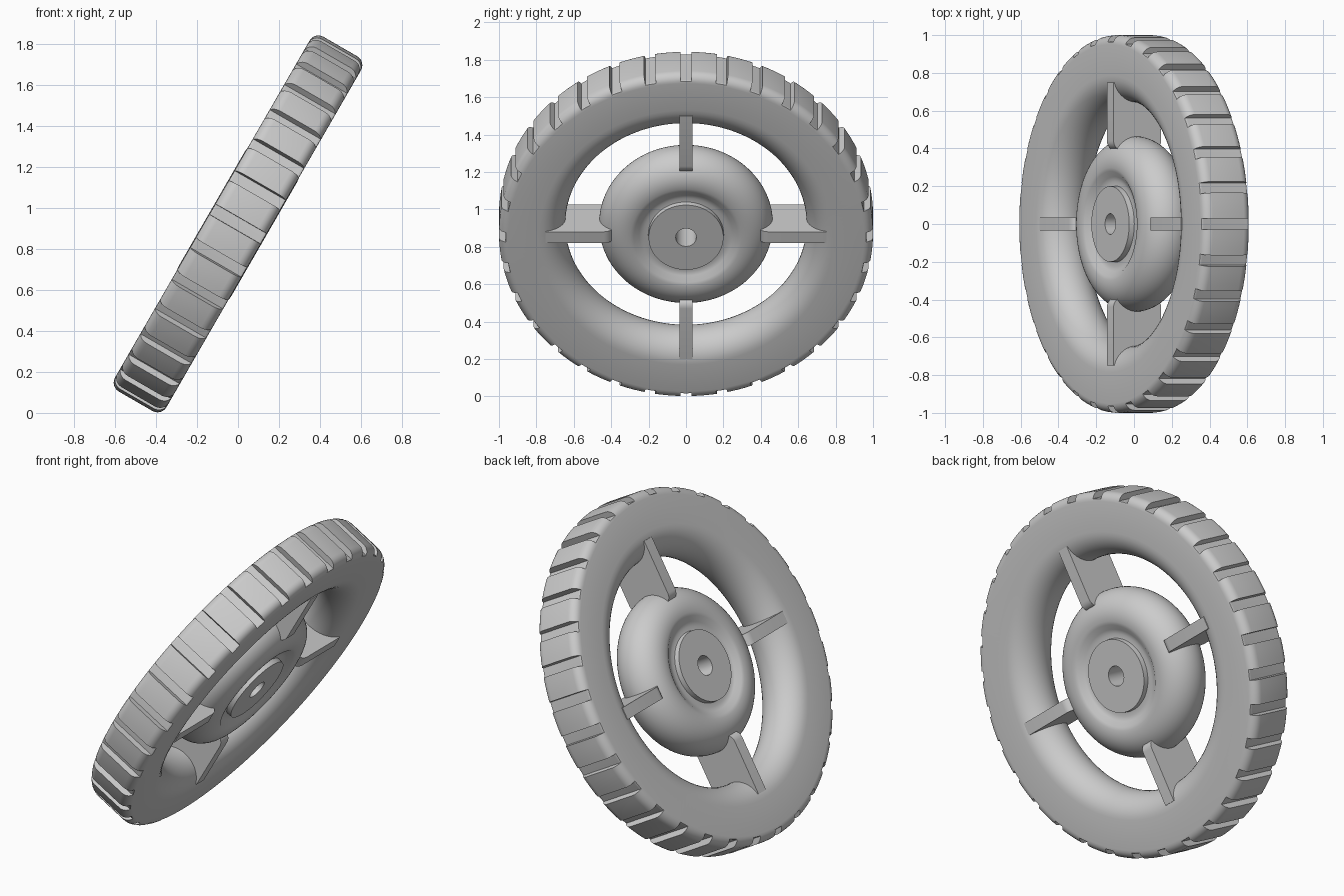
import bpy, bmesh, math
from mathutils import Matrix

if "Cube" in bpy.data.objects:
    bpy.data.objects.remove(bpy.data.objects["Cube"])

HALF = 0.145            # half width of the wheel
GROOVES = 32
DEPTH = 0.035
TILT = Matrix.Translation((0, 0, 0.9225)) @ Matrix.Rotation(math.radians(-60), 4, 'Y')

grey = bpy.data.materials.new("plain_grey")
grey.diffuse_color = (0.6, 0.6, 0.6, 1)
grey.use_nodes = True
grey.node_tree.nodes["Principled BSDF"].inputs["Base Color"].default_value = grey.diffuse_color


def arc(cr, cz, ar, az, a0, a1, n):
    """Elliptical arc in (radius, axis) space, degrees."""
    return [(cr + ar * math.cos(math.radians(a0 + (a1 - a0) * i / n)),
             cz + az * math.sin(math.radians(a0 + (a1 - a0) * i / n))) for i in range(n + 1)]


def finish(name, bm, angle=35):
    bmesh.ops.remove_doubles(bm, verts=bm.verts, dist=1e-5)
    bmesh.ops.recalc_face_normals(bm, faces=bm.faces)
    mesh = bpy.data.meshes.new(name)
    bm.to_mesh(mesh)
    bm.free()
    mesh.materials.append(grey)
    ob = bpy.data.objects.new(name, mesh)
    bpy.context.collection.objects.link(ob)
    ob.matrix_world = TILT
    bpy.ops.object.select_all(action='DESELECT')
    ob.select_set(True)
    bpy.context.view_layer.objects.active = ob
    bpy.ops.object.shade_smooth_by_angle(angle=math.radians(angle))
    return ob


def revolve(name, columns):
    """Skin a closed ring of (angle, closed profile) columns."""
    bm = bmesh.new()
    rings = [[bm.verts.new((r * math.cos(a), r * math.sin(a), z)) for r, z in prof]
             for a, prof in columns]
    for i, ring in enumerate(rings):
        nxt = rings[(i + 1) % len(rings)]
        for j in range(len(ring)):
            k = (j + 1) % len(ring)
            quad = (ring[j], ring[k], nxt[k], nxt[j])
            if len({tuple(round(c, 6) for c in v.co) for v in quad}) > 2:
                bm.faces.new(quad)
    return finish(name, bm)


# Tyre: rounded outer corners, bulging inner wall, tread grooves across the rim
C = 0.05
tyre = (arc(1 - C, HALF - C, C, C, 90, 0, 6) + arc(1 - C, C - HALF, C, C, 0, -90, 6)
        + arc(0.785, 0, 0.14, HALF, 270, 90, 20))
cut = [(min(r, 1 - DEPTH), z) for r, z in tyre]
columns = []
step = 2 * math.pi / GROOVES
half_gap = 0.03
for i in range(GROOVES):
    a = i * step
    columns += [(a - half_gap, tyre), (a - half_gap, cut), (a, cut),
                (a + half_gap, cut), (a + half_gap, tyre)]
    columns += [(a + half_gap + (step - 2 * half_gap) * t / 4, tyre) for t in (1, 2, 3)]
revolve("tyre", columns)

# Hub: flat centre boss with a bore, a shallow dish and a round outer bulge
dish = [(0.2, HALF), (0.202, 0.115), (0.225, 0.113), (0.25, 0.12)]
hub = ([(0.055, HALF)] + dish + arc(0.317, 0, 0.148, 0.148, 105, -105, 28)
       + [(r, -z) for r, z in reversed(dish)] + [(0.055, -HALF)])
revolve("hub", [(2 * math.pi * i / 96, hub) for i in range(96)])

# Four flat fins with rounded inner corners
K = 0.05
outline = ([(0.75, HALF)] + arc(0.39 + K, HALF - K, K, K, 90, 180, 6)
           + arc(0.39 + K, K - HALF, K, K, 180, 270, 6) + [(0.75, -HALF)])
for n in range(4):
    bm = bmesh.new()
    face = bm.faces.new([bm.verts.new((r, -0.035, z)) for r, z in outline])
    ext = bmesh.ops.extrude_face_region(bm, geom=[face])
    bmesh.ops.translate(bm, vec=(0, 0.07, 0),
                        verts=[e for e in ext["geom"] if isinstance(e, bmesh.types.BMVert)])
    bmesh.ops.rotate(bm, cent=(0, 0, 0), verts=bm.verts,
                     matrix=Matrix.Rotation(n * math.pi / 2, 3, 'Z'))
    finish("spoke_%d" % (n + 1), bm)
